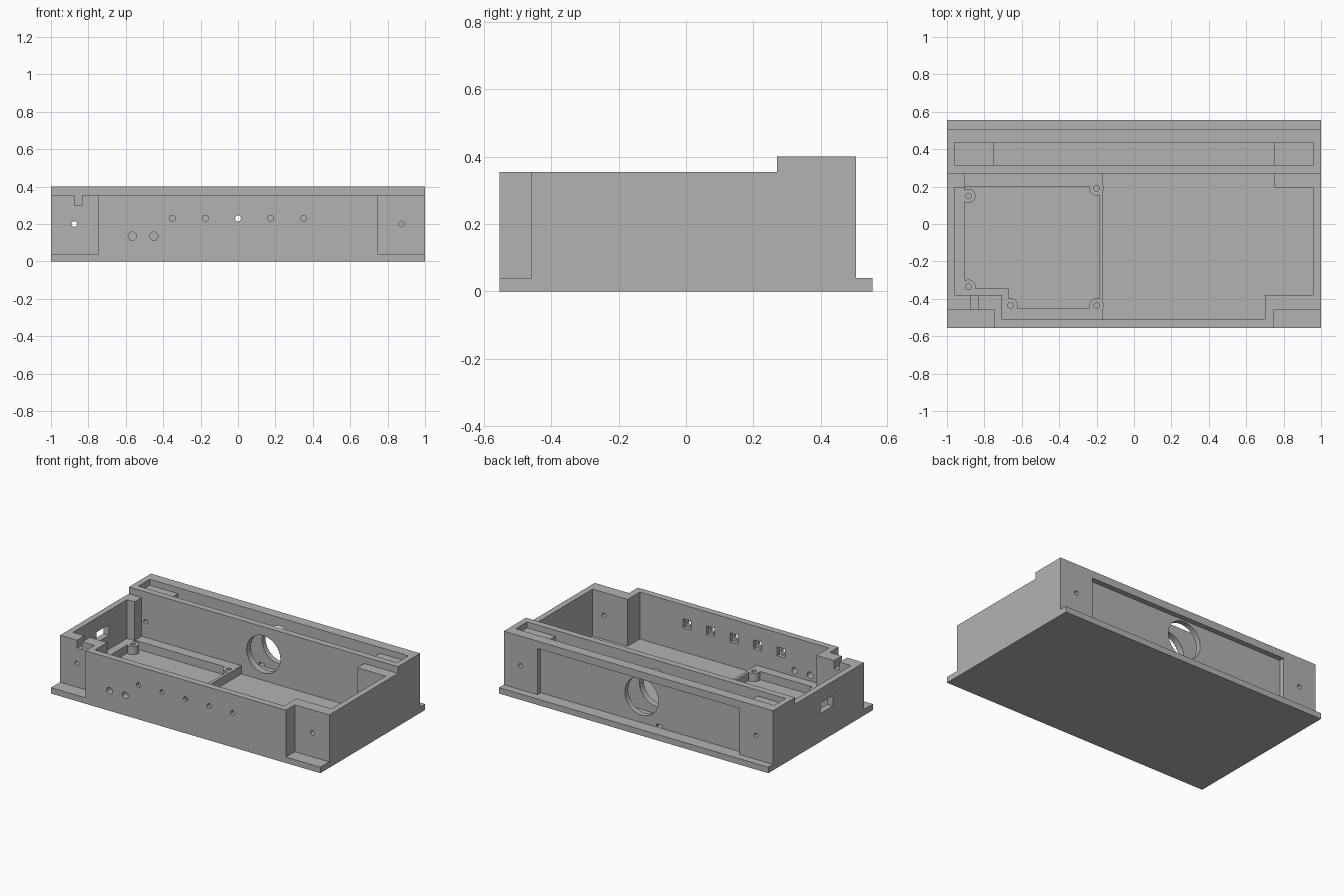
import bpy, bmesh, math
from mathutils import Vector, Matrix

if "Cube" in bpy.data.objects:
    bpy.data.objects.remove(bpy.data.objects["Cube"])

grey = bpy.data.materials.new("light_grey")
grey.diffuse_color = (0.45, 0.45, 0.45, 1)
grey.use_nodes = True
grey.node_tree.nodes["Principled BSDF"].inputs["Base Color"].default_value = grey.diffuse_color


def make(name, bm):
    bmesh.ops.recalc_face_normals(bm, faces=bm.faces)
    me = bpy.data.meshes.new(name)
    bm.to_mesh(me)
    bm.free()
    me.materials.append(grey)
    ob = bpy.data.objects.new(name, me)
    bpy.context.collection.objects.link(ob)
    return ob


def prism(name, pts, extrude):
    """Closed outline of 3D points, extruded along a vector."""
    bm = bmesh.new()
    face = bm.faces.new([bm.verts.new(p) for p in pts])
    ext = bmesh.ops.extrude_face_region(bm, geom=[face])
    verts = [v for v in ext["geom"] if isinstance(v, bmesh.types.BMVert)]
    bmesh.ops.translate(bm, verts=verts, vec=Vector(extrude))
    return make(name, bm)


def slab(name, outline, z0, z1):
    return prism(name, [(x, y, z0) for x, y in outline], (0, 0, z1 - z0))


def box(name, x0, x1, y0, y1, z0, z1):
    return slab(name, [(x0, y0), (x1, y0), (x1, y1), (x0, y1)], z0, z1)


def rod(name, x, z, r, y0, y1, n=24):
    """Cylinder along y."""
    pts = [(x + r * math.cos(2 * math.pi * i / n), y0, z + r * math.sin(2 * math.pi * i / n))
           for i in range(n)]
    return prism(name, pts, (0, y1 - y0, 0))


def post(name, x, y, r, z0, z1, n=24):
    """Cylinder along z."""
    return slab(name, [(x + r * math.cos(2 * math.pi * i / n), y + r * math.sin(2 * math.pi * i / n))
                       for i in range(n)], z0, z1)


def combine(target, tool, op="DIFFERENCE"):
    mod = target.modifiers.new("bool", "BOOLEAN")
    mod.operation, mod.solver, mod.object = op, "EXACT", tool
    deps = bpy.context.evaluated_depsgraph_get()
    me = bpy.data.meshes.new_from_object(target.evaluated_get(deps))
    target.modifiers.clear()
    target.data = me
    bpy.data.objects.remove(tool)


# Enclosure shell: side profile with rear flange and raised rear block
profile = [(-.555, 0), (.555, 0), (.555, .04), (.505, .04), (.505, .4),
           (.27, .4), (.27, .355), (-.555, .355)]
body = prism("enclosure", [(-1, y, z) for y, z in profile], (2, 0, 0))


def cut(tool):
    combine(body, tool)


# Main cavity with corner blocks
cut(slab("cavity", [(-.96, -.38), (-.705, -.38), (-.705, -.51), (.7, -.51), (.7, -.38),
                    (.96, -.38), (.96, .195), (.75, .195), (.75, .2705), (-.905, .2705),
                    (-.905, .195), (-.96, .195)], .04, .5))

# Stepped front corners and screw holes at all four corners
for s in (-1, 1):
    cut(box("corner", min(s * .745, s * 1.1), max(s * .745, s * 1.1), -.6, -.46, .04, .5))
    cut(rod("front_screw_hole", s * .875, .2, .015, -.5, -.3))
    cut(rod("back_screw_hole", s * .875, .2, .015, .25, .6))

# Rear slot: shallow at the ends, deep in the middle
cut(box("slot_top", -.96, .96, .315, .435, .36, .5))
cut(box("slot_deep", -.75, .75, .315, .435, .04, .45))

# Shallow rear recess, round opening and cable notch
cut(box("back_recess", -.75, .75, .47, .6, .04, .35))
cut(rod("round_opening", 0, .215, .125, .2, .6, 48))
cut(box("cable_notch", -.15, -.11, .42, .49, .041, .06))

# Front indicator holes with square pockets behind
for i in range(-2, 3):
    x = i * .175
    cut(rod("indicator_hole", x, .23, .016, -.6, -.45))
    cut(box("indicator_pocket", x - .03, x + .03, -.535, -.45, .2, .26))
for x in (-.565, -.45):
    cut(rod("button_hole", x, .135, .022, -.6, -.45))

# Side port and wire notch in the front left corner
cut(box("side_port", -1.1, -.9, -.13, 0, .19, .26))
cut(box("wire_notch", -.875, -.835, -.5, -.3, .3, .5))

# Raised board tray inside the cavity
tray = slab("board_tray", [(-.97, .28), (-.165, .28), (-.165, -.52), (-.715, -.52),
                           (-.715, -.39), (-.97, -.39)], .03, .095)
combine(tray, slab("pocket", [(-.905, .2), (-.185, .2), (-.185, -.45), (-.67, -.45),
                              (-.67, -.345), (-.905, -.345)], .02, .2))

# Screw bosses around the tray
bosses = [(-.885, .15), (-.885, -.335), (-.66, -.435), (-.2, -.435), (-.2, .19)]
for x, y in bosses:
    combine(tray, post("boss", x, y, .038, .03, .095), "UNION")
for x, y in bosses:
    combine(tray, post("boss_hole", x, y, .015, .045, .2))

# Flat faces with smooth round openings
for ob in (body, tray):
    bpy.ops.object.select_all(action="DESELECT")
    ob.select_set(True)
    bpy.context.view_layer.objects.active = ob
    bpy.ops.object.shade_smooth_by_angle(angle=math.radians(30))
